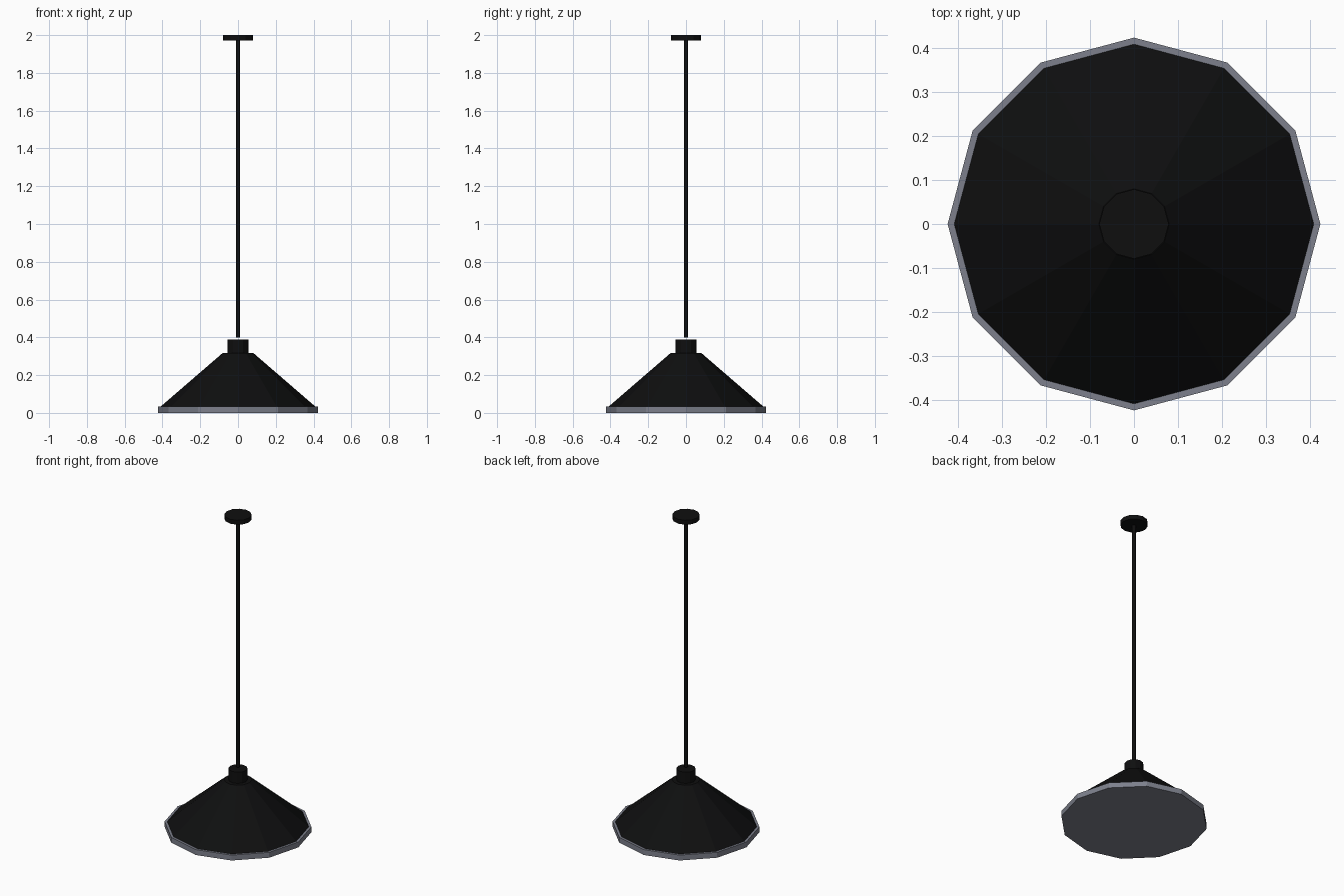
import bpy

if "Cube" in bpy.data.objects:
    bpy.data.objects.remove(bpy.data.objects["Cube"])


def make_material(name, color):
    mat = bpy.data.materials.new(name)
    mat.diffuse_color = (*color, 1.0)
    mat.use_nodes = True
    mat.node_tree.nodes["Principled BSDF"].inputs["Base Color"].default_value = mat.diffuse_color
    return mat


black = make_material("matte black", (0.0045, 0.0046, 0.0048))
grey = make_material("blue grey", (0.205, 0.216, 0.262))


def frustum(name, r_bottom, r_top, z0, z1, mat, sides=12):
    """Capped prism or cone section between two heights, corner on +x."""
    bpy.ops.mesh.primitive_cone_add(
        vertices=sides, radius1=r_bottom, radius2=r_top,
        depth=z1 - z0, location=(0, 0, (z0 + z1) / 2))
    obj = bpy.context.object
    obj.name = name
    obj.data.materials.append(mat)
    return obj


# Rim and closed underside of the lamp
frustum("diffuser_rim", 0.424, 0.424, 0.0, 0.034, grey)

# Sloped shade with a flat top
frustum("shade", 0.409, 0.08, 0.034, 0.318, black)

# Socket housing above the shade
frustum("socket_cap", 0.055, 0.055, 0.318, 0.389, black)

# Hanging rod, starting just above the socket
frustum("hanging_rod", 0.011, 0.011, 0.399, 1.972, black)

# Ceiling plate
frustum("ceiling_plate", 0.079, 0.079, 1.972, 2.0, black)
